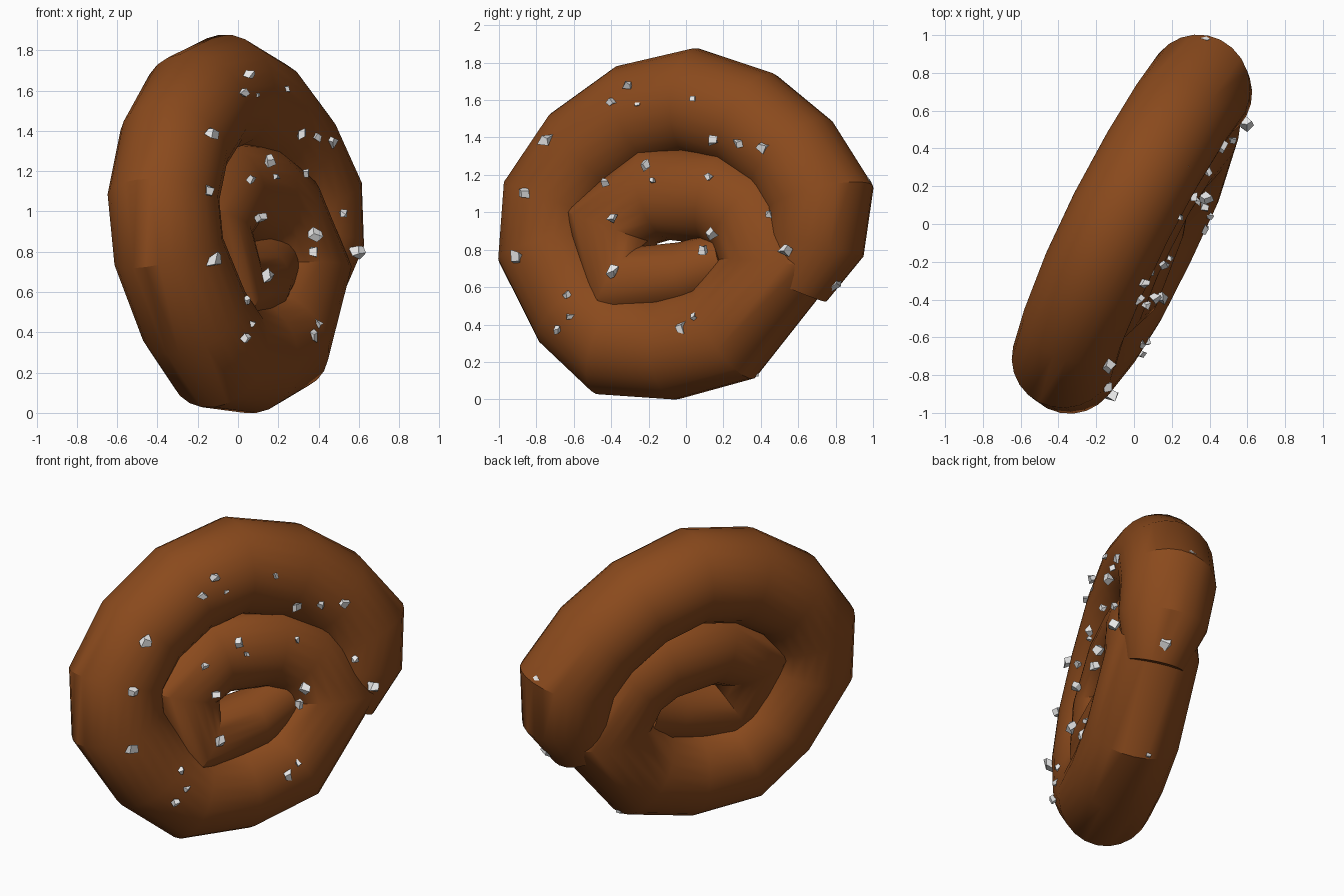
import bpy, bmesh, math, random
from mathutils import Vector, Matrix

if "Cube" in bpy.data.objects:
    bpy.data.objects.remove(bpy.data.objects["Cube"])

random.seed(4)

def material(name, col):
    m = bpy.data.materials.new(name)
    m.diffuse_color = (*col, 1)
    m.use_nodes = True
    m.node_tree.nodes["Principled BSDF"].inputs["Base Color"].default_value = m.diffuse_color
    return m

brown = material("baked brown", (0.255, 0.068, 0.012))
white = material("salt white", (0.8, 0.8, 0.8))

# The roll lies in a turned, slightly tilted plane
MID = 0.94
N = Vector((1, -0.5, 0.135)).normalized()

def on_plane(y, z):
    return Vector((0.5 * y - 0.135 * (z - MID), y, z))

def finish(bm, name, mat):
    bmesh.ops.recalc_face_normals(bm, faces=bm.faces)
    me = bpy.data.meshes.new(name)
    bm.to_mesh(me)
    bm.free()
    me.materials.append(mat)
    ob = bpy.data.objects.new(name, me)
    bpy.context.collection.objects.link(ob)
    return ob

# Spiral dough: (y, z, radius) from the outer end to the inner end
PATH = [(0.59, 0.59, 0.175), (0.69, 0.83, 0.265), (0.715, 1.07, 0.28), (0.57, 1.30, 0.28),
        (0.34, 1.49, 0.28), (0.04, 1.59, 0.28), (-0.26, 1.52, 0.28), (-0.53, 1.33, 0.275),
        (-0.705, 1.07, 0.275), (-0.725, 0.80, 0.275), (-0.56, 0.48, 0.28), (-0.37, 0.30, 0.28),
        (-0.08, 0.28, 0.28), (0.21, 0.36, 0.28), (0.49, 0.71, 0.275), (0.35, 0.99, 0.265),
        (0.18, 1.08, 0.255), (-0.15, 1.10, 0.245), (-0.39, 0.92, 0.225), (-0.31, 0.60, 0.20),
        (0.03, 0.66, 0.18), (0.24, 0.74, 0.17)]
SIDES = 24
pts = [on_plane(y, z) for y, z, r in PATH]
# The innermost turn rises slightly towards the front
for i, lift in ((-5, 0.01), (-4, 0.03), (-3, 0.06), (-2, 0.05)):
    pts[i] += N * lift
bm = bmesh.new()
rings = []
for i, p in enumerate(pts):
    a = (p - pts[i - 1]).normalized() if i else None
    b = (pts[i + 1] - p).normalized() if i < len(pts) - 1 else None
    a, b = a or b, b or a
    t = (a + b).normalized()
    side = N.cross(t)
    mitre = 1 / max(t.dot(a), 0.8)
    r = PATH[i][2]
    ring = []
    for k in range(SIDES):
        w = math.tau * k / SIDES
        ring.append(bm.verts.new(p + side * (r * mitre * math.cos(w)) + N * (r * math.sin(w))))
    rings.append(ring)
for ra, rb in zip(rings, rings[1:]):
    for k in range(SIDES):
        j = (k + 1) % SIDES
        bm.faces.new((ra[k], ra[j], rb[j], rb[k]))
bm.faces.new(rings[0])
bm.faces.new(rings[-1])
dough = finish(bm, "spiral_dough", brown)
bpy.context.view_layer.objects.active = dough
dough.select_set(True)
bpy.ops.object.shade_smooth_by_angle(angle=math.radians(32))

# Salt grains: small irregular blocks, (y, z, size) on the upper face
SALT = [(-0.31, 1.68, .04), (-0.40, 1.59, .045), (-0.26, 1.58, .025), (0.04, 1.61, .035),
        (-0.75, 1.39, .06), (-0.87, 1.10, .05), (-0.91, 0.76, .055),
        (0.14, 1.39, .05), (0.28, 1.37, .035), (0.41, 1.35, .05), (-0.22, 1.25, .045),
        (-0.18, 1.17, .03), (0.12, 1.19, .03), (-0.43, 1.16, .035), (-0.39, 0.97, .045),
        (0.13, 0.88, .05), (0.09, 0.80, .045), (0.53, 0.80, .05), (0.44, 0.99, .035),
        (-0.39, 0.68, .05), (-0.64, 0.56, .04), (-0.62, 0.44, .035), (-0.69, 0.37, .035),
        (-0.03, 0.38, .05), (0.04, 0.44, .035)]
# A few grains on the rim, given by full position
places = [(on_plane(y, z) + Vector((0.31, 0, 0)), s) for y, z, s in SALT]
places += [(Vector(c), s) for c, s in (((0.43, 0.80, 0.62), .06), ((0.38, 0.97, 1.16), .04),
                                       ((-0.46, -0.83, 0.68), .04), ((0.20, 0.37, 0.14), .04),
                                       ((0.28, 0.30, 1.66), .035))]
bm = bmesh.new()
for pos, s in places:
    turn = Matrix.Rotation(random.uniform(0, 6), 4, Vector((random.random(), random.random(), 1)))
    vs = bmesh.ops.create_cube(bm, size=s * 0.85, matrix=Matrix.Translation(pos) @ turn)["verts"]
    for v in vs:
        v.co += Vector([random.uniform(-0.22, 0.22) * s for _ in range(3)])
finish(bm, "salt_grains", white)
